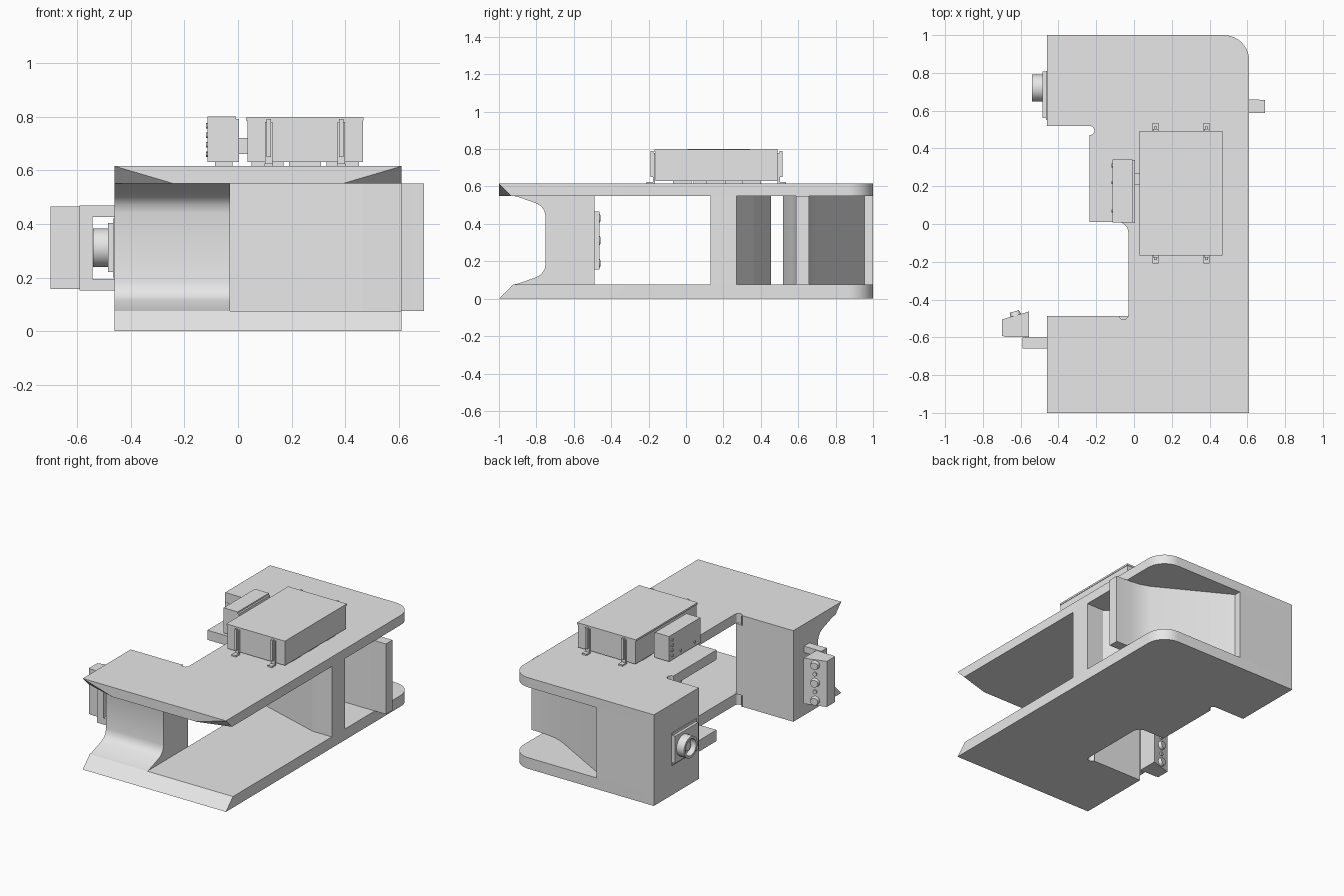
import bpy, bmesh, math
from mathutils import Vector, Matrix

cube = bpy.data.objects.get("Cube")
if cube:
    bpy.data.objects.remove(cube, do_unlink=True)

grey = bpy.data.materials.new("plain_grey")
grey.use_nodes = True
grey.diffuse_color = (0.8, 0.8, 0.8, 1)
grey.node_tree.nodes["Principled BSDF"].inputs["Base Color"].default_value = (0.8, 0.8, 0.8, 1)


def finish(name, bm, smooth=False):
    bmesh.ops.recalc_face_normals(bm, faces=bm.faces)
    me = bpy.data.meshes.new(name)
    bm.to_mesh(me)
    bm.free()
    me.materials.append(grey)
    ob = bpy.data.objects.new(name, me)
    bpy.context.collection.objects.link(ob)
    if smooth:
        bpy.ops.object.select_all(action='DESELECT')
        ob.select_set(True)
        bpy.context.view_layer.objects.active = ob
        bpy.ops.object.shade_smooth_by_angle(angle=math.radians(30))
    return ob


def prism(name, pts, lo, hi, axis='z', cuts=(), smooth=False):
    """Extrude a profile along z (x, y points) or x (y, z points), then trim with planes."""
    bm = bmesh.new()
    place = (lambda a, b, t: (a, b, t)) if axis == 'z' else (lambda a, b, t: (t, a, b))
    face = bm.faces.new([bm.verts.new(place(a, b, lo)) for a, b in pts])
    new = bmesh.ops.extrude_face_region(bm, geom=[face])["geom"]
    bmesh.ops.translate(bm, vec=place(0, 0, hi - lo),
                        verts=[g for g in new if isinstance(g, bmesh.types.BMVert)])
    for co, no in cuts:
        bmesh.ops.bisect_plane(bm, geom=bm.verts[:] + bm.edges[:] + bm.faces[:], dist=1e-5,
                               plane_co=co, plane_no=no, clear_outer=True)
        rim = [e for e in bm.edges if len(e.link_faces) == 1]
        if rim:
            bmesh.ops.holes_fill(bm, edges=rim, sides=0)
    return finish(name, bm, smooth)


def box(name, x0, x1, y0, y1, z0, z1):
    return prism(name, [(x0, y0), (x1, y0), (x1, y1), (x0, y1)], z0, z1)


def disc(name, centre, radius, depth, direction, sides=24, r2=None):
    bm = bmesh.new()
    turn = Vector(direction).to_track_quat('Z', 'Y').to_matrix().to_4x4()
    bmesh.ops.create_cone(bm, cap_ends=True, segments=sides, radius1=radius,
                          radius2=radius if r2 is None else r2, depth=depth,
                          matrix=Matrix.Translation(centre) @ turn)
    return finish(name, bm, True)


def arc(cx, cy, r, a0, a1, n=10):
    return [(cx + r * math.cos(math.radians(a0 + (a1 - a0) * i / n)),
             cy + r * math.sin(math.radians(a0 + (a1 - a0) * i / n))) for i in range(n + 1)]


# Two matching plates with a notched left side
outline = ([(-0.46, -1), (0.61, -1)] + arc(0.475, 0.865, 0.135, 0, 90)
           + [(-0.46, 1), (-0.46, 0.52)] + arc(-0.235, 0.495, 0.025, 90, -90, 6)
           + [(-0.235, 0.01)] + arc(-0.085, -0.045, 0.055, 90, 0, 6)
           + arc(-0.055, -0.48, 0.025, 0, -180, 6) + [(-0.08, -0.488), (-0.46, -0.488)])
prism("bottom_plate", outline, 0, 0.075, cuts=[((0, -1, 0), (0, -1, 1))], smooth=True)


def corner_cut(x, inner):
    p, q, r = Vector((x, -1, 0.615)), Vector((inner, -1, 0.55)), Vector((x, -0.935, 0.55))
    n = (q - p).cross(r - p).normalized()
    return p, (n if n.y < 0 else -n)


prism("top_plate", outline, 0.55, 0.615,
      cuts=[corner_cut(0.61, 0.39), corner_cut(-0.46, -0.24)], smooth=True)

# Front block with flared upper and lower edges
half = [(-0.925, 0.075), (-0.90, 0.08), (-0.80, 0.115), (-0.775, 0.13), (-0.757, 0.155), (-0.75, 0.185)]
profile = half + [(y, 0.625 - z) for y, z in reversed(half)] + [(-0.488, 0.55), (-0.488, 0.075)]
prism("front_block", profile, -0.46, -0.03, 'x', smooth=True)

# Slanting middle wall with its outer post
prism("middle_wall", [(0.61, 0.13), (0.61, 0.27), (0.48, 0.27), (0.34, 0.36), (0.10, 0.455),
                      (-0.21, 0.455), (-0.21, 0.34), (0.465, 0.13)], 0.075, 0.55)

# Rear block sweeping out to a projecting fin
prism("rear_block", [(-0.46, 1), (-0.03, 1), (-0.03, 0.955), (0.45, 0.69), (0.51, 0.67),
                     (0.58, 0.66), (0.693, 0.657), (0.693, 0.588), (0.33, 0.588), (0.22, 0.565),
                     (0.10, 0.518), (-0.46, 0.518)], 0.075, 0.55, smooth=True)

# Equipment box with lid, pads and strap brackets
box("equipment_box", 0.035, 0.465, -0.163, 0.49, 0.63, 0.785)
box("equipment_lid", 0.03, 0.468, -0.168, 0.493, 0.785, 0.797)
for x in (0.11, 0.25, 0.39):
    for y in (-0.02, 0.16, 0.35):
        box("box_pad", x - 0.06, x + 0.06, y - 0.05, y + 0.05, 0.615, 0.63)
for x in (0.115, 0.385):
    for edge, s in ((-0.165, -1), (0.49, 1)):
        def span(a, b):
            return sorted((edge + s * a, edge + s * b))
        box("strap_bracket", x - 0.014, x + 0.014, *span(0, 0.012), 0.62, 0.78)
        box("strap_foot", x - 0.016, x + 0.016, *span(0, 0.045), 0.615, 0.625)
        box("strap_latch", x - 0.008, x + 0.008, *span(0.01, 0.026), 0.65, 0.79)

# Small side box with its joining plate and indicator studs
box("side_box", -0.113, -0.008, 0.008, 0.342, 0.63, 0.80)
box("side_box_flange", -0.008, 0.004, 0.005, 0.338, 0.63, 0.79)
box("box_link", 0.0, 0.036, 0.21, 0.27, 0.66, 0.72)
box("side_box_pad", -0.085, -0.02, 0.04, 0.31, 0.615, 0.63)
for i in range(4):
    disc("side_stud", (-0.115, 0.31, 0.66 + i * 0.035), 0.010, 0.008, (-1, 0, 0), 12)
for y in (0.07, 0.22):
    disc("side_stud", (-0.115, y, 0.66), 0.008, 0.008, (-1, 0, 0), 12)

# Round socket on the rear block's side
box("socket_gasket", -0.465, -0.46, 0.55, 0.81, 0.20, 0.42)
box("socket_plate", -0.484, -0.465, 0.56, 0.807, 0.22, 0.403)
bm = bmesh.new()
rings = []
for r, x in ((0.072, -0.484), (0.072, -0.54), (0.056, -0.54), (0.056, -0.50)):
    rings.append([bm.verts.new((x, 0.72 + a, 0.311 + b)) for a, b in arc(0, 0, r, 0, 348.75, 31)])
for a, b in zip(rings, rings[1:]):
    for i in range(32):
        j = (i + 1) % 32
        bm.faces.new((a[i], a[j], b[j], b[i]))
bm.faces.new(rings[0])
bm.faces.new(rings[-1])
finish("socket_ring", bm, True)
disc("socket_core", (-0.505, 0.72, 0.311), 0.03, 0.03, (-1, 0, 0))

# Bracket carrying the control panel
box("panel_bracket_back", -0.59, -0.543, -0.66, -0.60, 0.152, 0.468)
for z in (0.152, 0.425):
    box("panel_bracket_arm", -0.543, -0.46, -0.66, -0.60, z, z + 0.043)

# Control panel with a slanted face and push buttons
prism("control_panel", [(-0.698, -0.592), (-0.68, -0.598), (-0.555, -0.598),
                        (-0.555, -0.463), (-0.698, -0.505)], 0.157, 0.465)
normal = Vector((-0.042, 0.143, 0)).normalized()
face = Vector((-0.6265, -0.484, 0))
for z in (0.43, 0.311, 0.19):
    disc("push_button", face + normal * 0.01 + Vector((0, 0, z)), 0.03, 0.024, normal, 20, 0.024)
for z in (0.37, 0.25):
    disc("small_button", face + normal * 0.004 + Vector((0, 0, z)), 0.013, 0.014, normal, 14)
